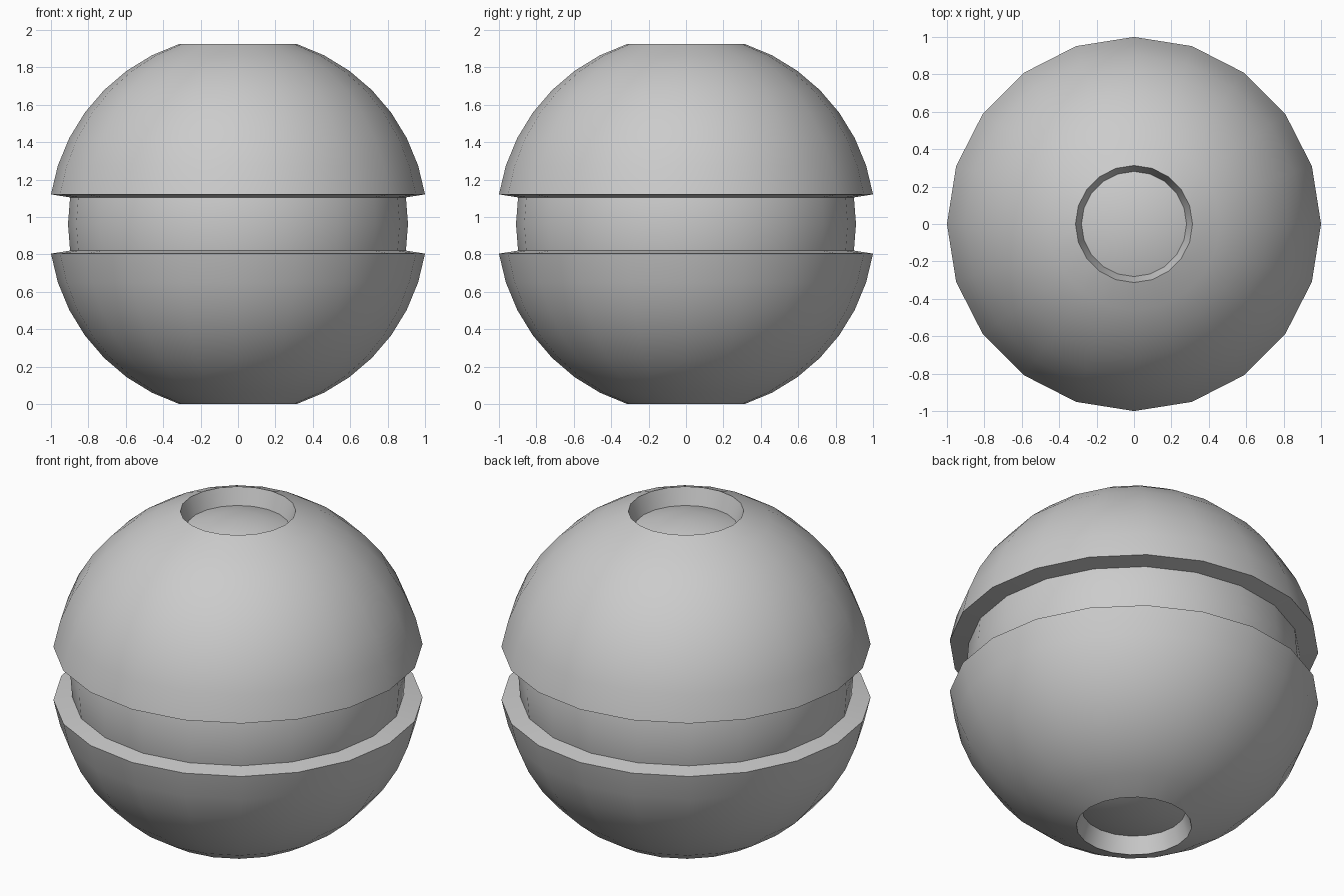
import bpy, bmesh, math

if "Cube" in bpy.data.objects:
    bpy.data.objects.remove(bpy.data.objects["Cube"])

SIDES = 20          # segments around and rings pole to pole (9 degree steps)
R_OUT = 1.0125      # shell radius
R_CORE = 0.909      # inner ball radius
CENTRE = 0.963


def add_object(name, bm):
    bmesh.ops.recalc_face_normals(bm, faces=bm.faces)
    mesh = bpy.data.meshes.new(name)
    bm.to_mesh(mesh)
    bm.free()
    obj = bpy.data.objects.new(name, mesh)
    bpy.context.collection.objects.link(obj)
    obj.location.z = CENTRE
    bpy.ops.object.select_all(action='DESELECT')
    obj.select_set(True)
    bpy.context.view_layer.objects.active = obj
    bpy.ops.object.shade_smooth_by_angle(angle=math.radians(35))
    return obj


def ball(radius):
    bm = bmesh.new()
    bmesh.ops.create_uvsphere(bm, u_segments=SIDES, v_segments=SIDES, radius=radius)
    return bm


def half_shell(name, side):
    # keep rings from 9 to 72 degrees of latitude on one side
    bm = ball(R_OUT)
    low, high = (R_OUT * math.sin(math.radians(a)) for a in (5, 76))
    outside = [v for v in bm.verts if not low < v.co.z * side < high]
    bmesh.ops.delete(bm, geom=outside, context='VERTS')
    # rims run radially inward, just into the core
    edges = [e for e in bm.edges if e.is_boundary]
    rim = bmesh.ops.extrude_edge_only(bm, edges=edges)
    for v in rim['geom']:
        if isinstance(v, bmesh.types.BMVert):
            v.co *= 0.895
    obj = add_object(name, bm)
    # make sure the open shell faces outward
    mid = max(obj.data.polygons, key=lambda p: p.center.length)
    if mid.normal.dot(mid.center) < 0:
        obj.data.flip_normals()
    return obj


# inner ball, seen in the gap and through the pole holes
add_object("inner_core", ball(R_CORE))

# two thick half shells with open poles
half_shell("upper_shell", 1)
half_shell("lower_shell", -1)
